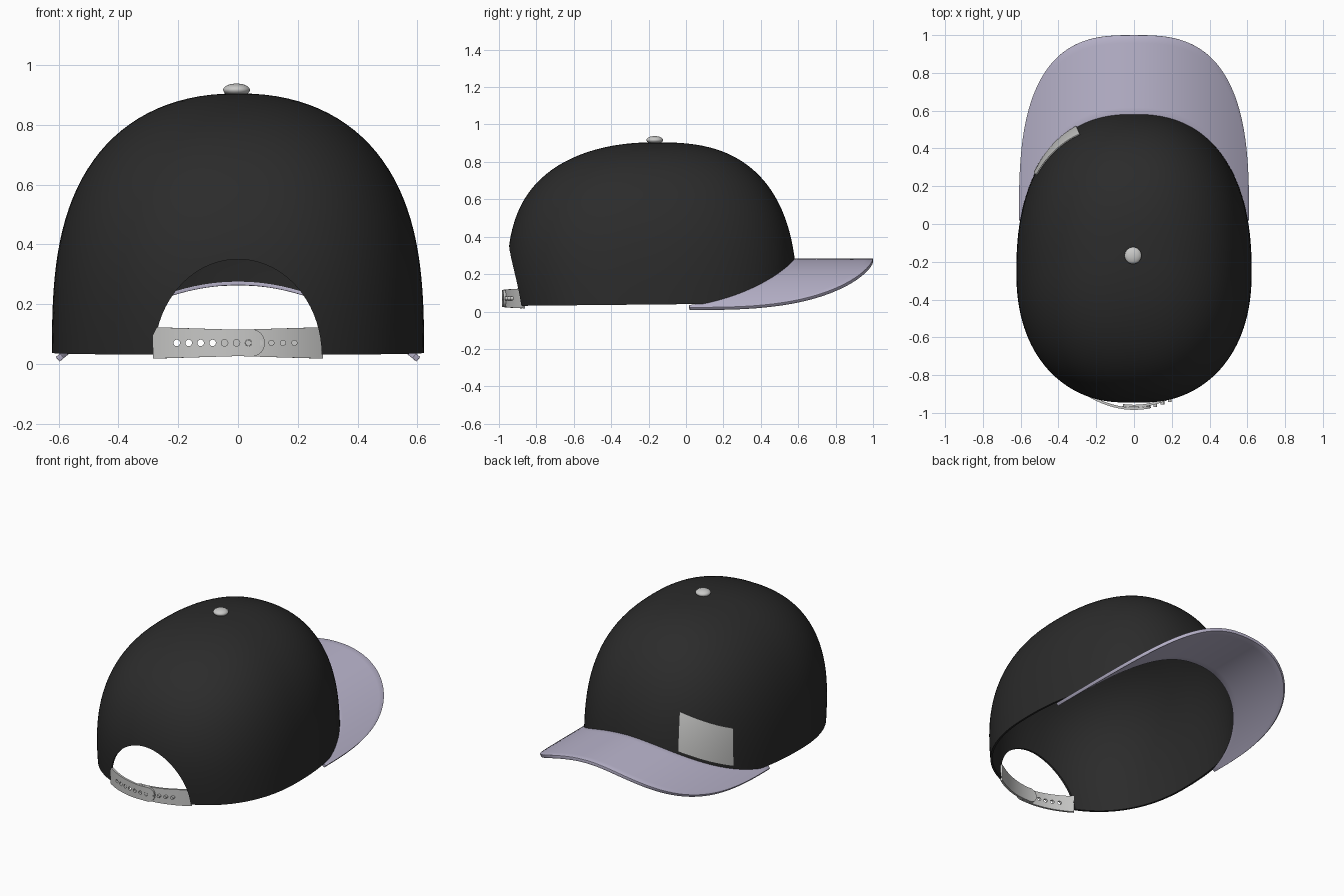
import bpy, bmesh, math
from math import sin, cos, pi

cube = bpy.data.objects.get("Cube")
if cube:
    bpy.data.objects.remove(cube, do_unlink=True)


def material(name, rgb):
    m = bpy.data.materials.new(name)
    m.use_nodes = True
    m.diffuse_color = (*rgb, 1)
    bsdf = m.node_tree.nodes["Principled BSDF"]
    bsdf.inputs["Base Color"].default_value = (*rgb, 1)
    bsdf.inputs["Roughness"].default_value = 0.8
    return m


BLACK = material("black cloth", (0.024, 0.024, 0.024))
LILAC = material("pale lilac", (0.50, 0.47, 0.62))
GREY = material("light grey", (0.58, 0.58, 0.57))

TOP = 0.905      # crown height
APEX_Y = -0.17   # button position


def select(ob):
    bpy.ops.object.select_all(action='DESELECT')
    ob.select_set(True)
    bpy.context.view_layer.objects.active = ob


def apply_modifier(ob, kind, **settings):
    mod = ob.modifiers.new(kind, kind)
    for key, value in settings.items():
        setattr(mod, key, value)
    select(ob)
    bpy.ops.object.modifier_apply(modifier=mod.name)


def smooth(ob, angle=40):
    select(ob)
    bpy.ops.object.shade_smooth_by_angle(angle=math.radians(angle))


def sheet(name, point, nu, nv, mat, closed=False):
    """Surface of quads from point(u, v), with u and v running 0 to 1."""
    bm = bmesh.new()
    cols = nu if closed else nu + 1
    rows = [[bm.verts.new(point(i / nu, j / nv)) for i in range(cols)] for j in range(nv + 1)]
    for j in range(nv):
        for i in range(nu):
            k = (i + 1) % cols
            bm.faces.new((rows[j][i], rows[j][k], rows[j + 1][k], rows[j + 1][i]))
    bmesh.ops.remove_doubles(bm, verts=bm.verts, dist=0.0004)
    me = bpy.data.meshes.new(name)
    bm.to_mesh(me)
    bm.free()
    ob = bpy.data.objects.new(name, me)
    bpy.context.collection.objects.link(ob)
    me.materials.append(mat)
    return ob


def spow(v, p):
    return math.copysign(abs(v) ** p, v)


def dome(z, p, q):
    h = min(max(z / TOP, 0), 1)
    return max(0, 1 - h ** p) ** (1 / q)


def hull(a, z, grow=0.0):
    """Crown surface at angle a and height z."""
    side = dome(z, 3, 2.2)
    w = 0.623 * side
    front = APEX_Y + 0.765 * dome(z, 2.6, 2.7)
    tuck = 1 - 0.045 * max(0, 1 - z / 0.4) ** 2
    back = APEX_Y - 0.79 * tuck * dome(z, 3.5, 2.1)
    mid = APEX_Y - 0.08 * side
    b = front - mid if sin(a) > 0 else mid - back
    x = (w + grow) * spow(cos(a), 0.87)
    y = mid + (b + grow) * spow(sin(a), 0.87)
    return x, y, z


def brim_z(x):
    return 0.283 - 0.70 * x * x


def seam(a):
    """Height of the crown's lower edge."""
    x, y, _ = hull(a, 0.15)
    return max(brim_z(x) - 0.006, 0.04) if y > 0 else 0.03 + 0.01 * (y + 0.95)


# Crown
def crown_point(u, v):
    a = 2 * pi * u
    low = seam(a)
    return hull(a, low + (TOP - low) * sin(v * pi / 2))


crown = sheet("crown", crown_point, 128, 32, BLACK, closed=True)
apply_modifier(crown, 'SOLIDIFY', thickness=0.012, offset=-1)


def cut(ob, cutter):
    cutter.hide_render = True
    apply_modifier(ob, 'BOOLEAN', object=cutter, operation='DIFFERENCE', solver='EXACT')
    bpy.data.objects.remove(cutter, do_unlink=True)


def rod(name, x, y, z, r, depth, sides=24):
    bpy.ops.mesh.primitive_cylinder_add(vertices=sides, radius=r, depth=depth,
                                        location=(x, y, z), rotation=(pi / 2, 0, 0))
    ob = bpy.context.object
    ob.name = name
    return ob


# Arched opening at the strap end
arch = rod("opening_cutter", 0, -0.85, 0.03, 1, 0.7, 72)
arch.scale = (0.28, 0.32, 1)
bpy.context.view_layer.update()
cut(crown, arch)
smooth(crown)


# Curved brim
def brim_point(u, v):
    phi = pi * u
    ox, oy = 0.61 * spow(cos(phi), 0.69), 0.02 + 0.98 * abs(sin(phi)) ** 0.69
    start = 0.27
    a = start + (pi - 2 * start) * u
    ix, iy, _ = hull(a, seam(a), -0.008)
    x, y = ox + (ix - ox) * v, oy + (iy - oy) * v
    return x, y, brim_z(x)


brim = sheet("brim", brim_point, 80, 10, LILAC)
apply_modifier(brim, 'SOLIDIFY', thickness=0.02, offset=-1)
apply_modifier(brim, 'BEVEL', width=0.006, segments=2, limit_method='ANGLE',
               angle_limit=math.radians(50))
smooth(brim)


# Side label, following the brim seam
def label_point(u, v):
    a = math.radians(116 + 29 * u)
    return hull(a, seam(a) + 0.025 + 0.235 * v, 0.003)


label = sheet("side_label", label_point, 16, 10, GREY)
apply_modifier(label, 'SOLIDIFY', thickness=0.006, offset=1)
smooth(label)

# Top button
bpy.ops.mesh.primitive_uv_sphere_add(segments=32, ring_count=16, radius=1,
                                     location=(-0.005, -0.167, 0.917))
button = bpy.context.object
button.name = "top_button"
button.scale = (0.045, 0.045, 0.021)
button.data.materials.append(GREY)
smooth(button, 60)


# Adjustable strap: two overlapping halves
def strap_y(x):
    return -0.984 + 1.2 * x * x


def strap(name, root, tip, inset):
    way = 1 if tip > root else -1

    def point(u, v):
        t = 1 - (1 - u) ** 2 if way > 0 else u * u
        x = min(root, tip) + abs(tip - root) * t
        h = 0.044 + 0.03 * abs(x)
        left = abs(tip - x)
        if left < h:
            h = math.sqrt(max(0, h * h - (h - left) ** 2))
        return x, strap_y(x) + inset, 0.07 + h * (2 * v - 1)

    ob = sheet(name, point, 48, 4, GREY)
    apply_modifier(ob, 'SOLIDIFY', thickness=0.013, offset=-1)
    return ob


outer = strap("strap_outer", -0.285, 0.09, 0.0)
inner = strap("strap_inner", 0.285, -0.06, 0.014)

# Holes and pegs
for i in range(7):
    x = -0.205 + 0.04 * i
    cut(outer, rod("hole_cutter", x, strap_y(x), 0.07, 0.011, 0.08, 16))
for i in range(5):
    x = 0.035 + 0.0385 * i
    peg = rod("strap_peg", x, strap_y(x) + 0.012, 0.07, 0.010, 0.024, 16)
    peg.data.materials.append(GREY)
    smooth(peg)
for half in (outer, inner):
    smooth(half)
